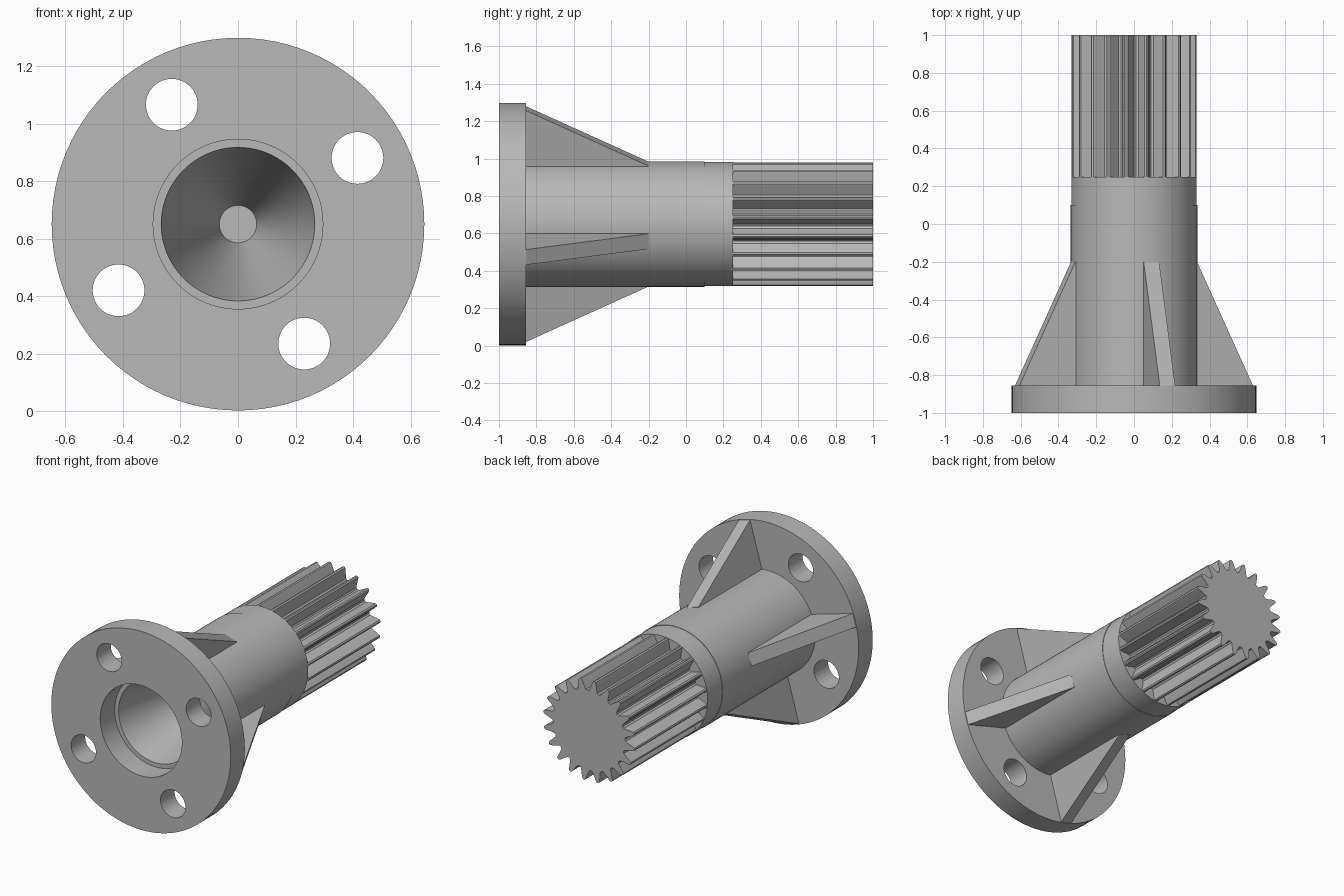
import bpy
import bmesh
from math import cos, sin, radians, tau
from mathutils import Matrix, Vector

AXIS_Z = 0.65
FLANGE_BACK = -0.855
BODY_R = 0.335
TEETH = 20

if "Cube" in bpy.data.objects:
    bpy.data.objects.remove(bpy.data.objects["Cube"], do_unlink=True)

steel = bpy.data.materials.new("grey steel")
steel.use_nodes = True
GREY = (0.48, 0.48, 0.48, 1)
steel.diffuse_color = GREY
steel.node_tree.nodes["Principled BSDF"].inputs["Base Color"].default_value = GREY


def point(r, angle, y):
    """Position at radius and angle about the shaft axis."""
    return Vector((r * cos(angle), y, AXIS_Z + r * sin(angle)))


def finish(name, bm, smooth=True):
    bmesh.ops.remove_doubles(bm, verts=bm.verts, dist=1e-5)
    bmesh.ops.recalc_face_normals(bm, faces=bm.faces)
    mesh = bpy.data.meshes.new(name)
    bm.to_mesh(mesh)
    bm.free()
    mesh.materials.append(steel)
    obj = bpy.data.objects.new(name, mesh)
    bpy.context.collection.objects.link(obj)
    if smooth:
        shade(obj)
    return obj


def shade(obj):
    bpy.ops.object.select_all(action="DESELECT")
    obj.select_set(True)
    bpy.context.view_layer.objects.active = obj
    bpy.ops.object.shade_smooth_by_angle(angle=radians(30))


def lathe(name, profile, steps=96):
    bm = bmesh.new()
    verts = [bm.verts.new(point(r, 0, y)) for r, y in profile]
    edges = [bm.edges.new(pair) for pair in zip(verts, verts[1:])]
    bmesh.ops.spin(bm, geom=verts + edges, cent=(0, 0, AXIS_Z), axis=(0, 1, 0),
                   angle=tau, steps=steps, use_merge=True)
    return finish(name, bm)


def prism(name, loop, offset, smooth=True):
    """Solid made by moving a closed outline along an offset."""
    bm = bmesh.new()
    face = bm.faces.new([bm.verts.new(p) for p in loop])
    moved = bmesh.ops.extrude_face_region(bm, geom=[face], use_keep_orig=True)
    bmesh.ops.translate(bm, vec=offset,
                        verts=[v for v in moved["geom"] if isinstance(v, bmesh.types.BMVert)])
    return finish(name, bm, smooth)


# Flange and sleeve in one turned piece, with stepped conical bore
hub = lathe("flanged_sleeve", [
    (0, 0.1), (0.065, 0.1), (0.267, -0.85), (0.295, -0.85), (0.295, -1),
    (0.648, -1), (0.648, FLANGE_BACK), (BODY_R, FLANGE_BACK),
    (BODY_R, 0.1), (0.332, 0.1), (0.332, 0.25), (0, 0.25)])

# Four bolt holes through the flange
bm = bmesh.new()
for i in range(4):
    place = Matrix.Translation(point(0.475, radians(29 + 90 * i), -0.93))
    bmesh.ops.create_cone(bm, cap_ends=True, segments=48, radius1=0.09, radius2=0.09,
                          depth=0.3, matrix=place @ Matrix.Rotation(radians(90), 4, "X"))
cutter = finish("bolt_hole_cutter", bm, smooth=False)
cutter.hide_render = True
cut = hub.modifiers.new("bolt holes", "BOOLEAN")
cut.operation = "DIFFERENCE"
cut.solver = "EXACT"
cut.object = cutter
bpy.context.view_layer.objects.active = hub
bpy.ops.object.modifier_apply(modifier=cut.name)
bpy.data.objects.remove(cutter, do_unlink=True)
shade(hub)

# Four triangular ribs between the bolt holes
for i in range(4):
    angle = radians(74 + 90 * i)
    side = Vector((-sin(angle), 0, cos(angle))) * 0.0425
    outline = [(0.305, FLANGE_BACK - 0.01), (0.643, FLANGE_BACK - 0.01),
               (0.643, FLANGE_BACK), (BODY_R, -0.2), (0.305, -0.2)]
    prism(f"rib_{i + 1}", [point(r, angle, y) - side for r, y in outline],
          side * 2, smooth=False)

# Splined shaft end: each tooth has curved flanks and a narrow rounded tip
tooth = [(-0.5, 0.258), (-0.36, 0.264), (-0.25, 0.285), (-0.16, 0.312), (-0.09, 0.328),
         (0, 0.332), (0.09, 0.328), (0.16, 0.312), (0.25, 0.285), (0.36, 0.264)]
loop = [point(r, radians(6.6) + (i + t) * tau / TEETH, 0.24)
        for i in range(TEETH) for t, r in tooth]
prism("splined_shaft", loop, Vector((0, 0.76, 0)))
